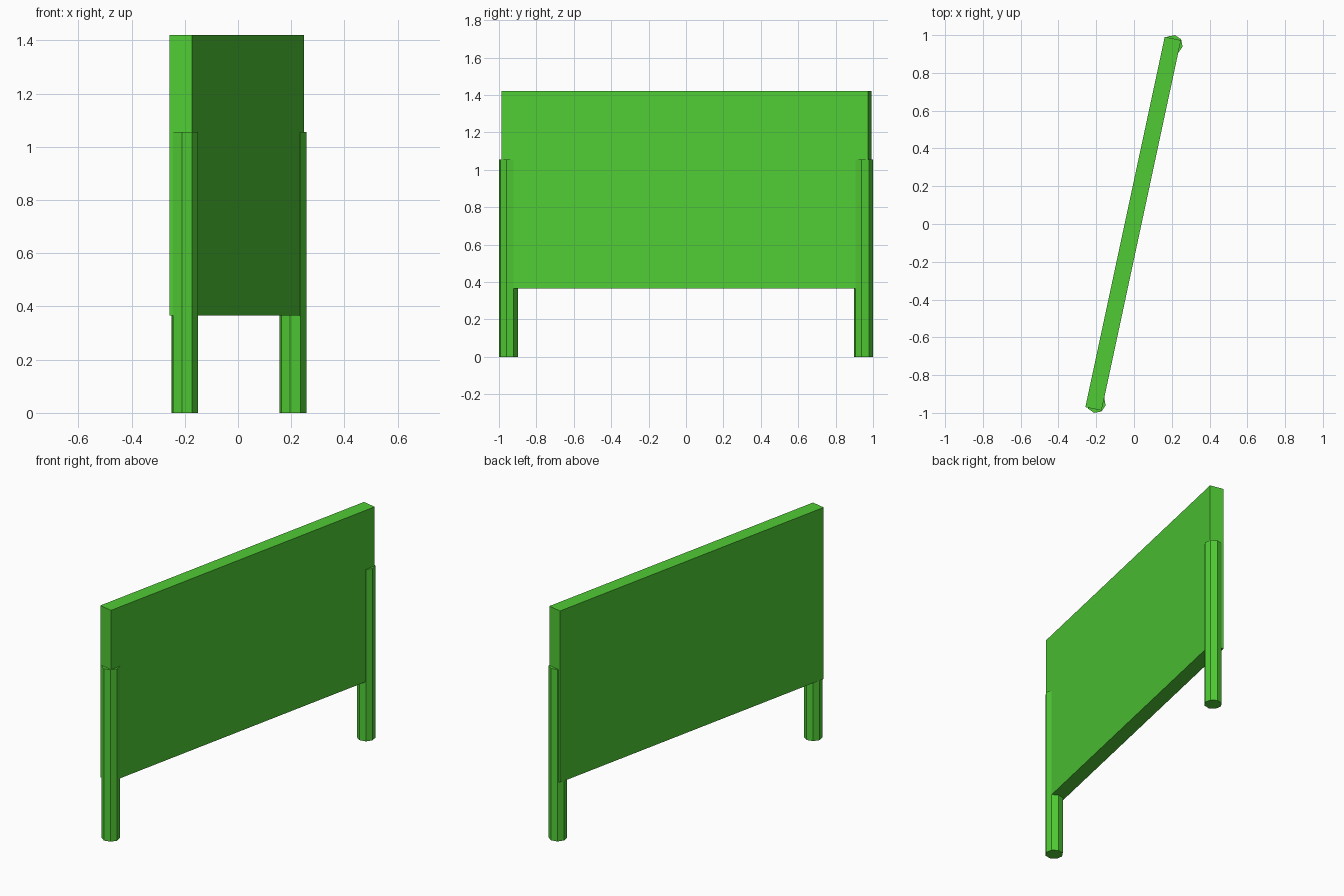
import bpy, math
from mathutils import Matrix

if "Cube" in bpy.data.objects:
    bpy.data.objects.remove(bpy.data.objects["Cube"])

ANGLE = math.radians(-12.1)          # whole sign is turned about z
PLACE = Matrix.Translation((0.003, 0, 0)) @ Matrix.Rotation(ANGLE, 4, 'Z')
POST_R, POST_H, POST_Y = 0.0515, 1.056, 0.971

green = bpy.data.materials.new("green")
green.diffuse_color = (0.08, 0.60, 0.035, 1)
green.use_nodes = True
green.node_tree.nodes["Principled BSDF"].inputs["Base Color"].default_value = green.diffuse_color


def finish(name):
    ob = bpy.context.object
    ob.name = name
    ob.data.materials.append(green)
    ob.data.transform(PLACE @ ob.matrix_basis)
    ob.matrix_basis = Matrix.Identity(4)
    return ob


# Upright board, its back flush with the back edge of the posts
back, front = -POST_R, POST_R * math.cos(math.pi / 4) - 0.0005
bottom, top = 0.366, 1.42
bpy.ops.mesh.primitive_cube_add(size=1, location=((back + front) / 2, 0, (bottom + top) / 2))
bpy.context.object.scale = (front - back, 2.005, top - bottom)
finish("board")

# Eight-sided posts at both ends
for side, name in ((-1, "front_post"), (1, "back_post")):
    bpy.ops.mesh.primitive_cylinder_add(vertices=8, radius=POST_R, depth=POST_H,
                                        location=(0, side * POST_Y, POST_H / 2))
    finish(name)
